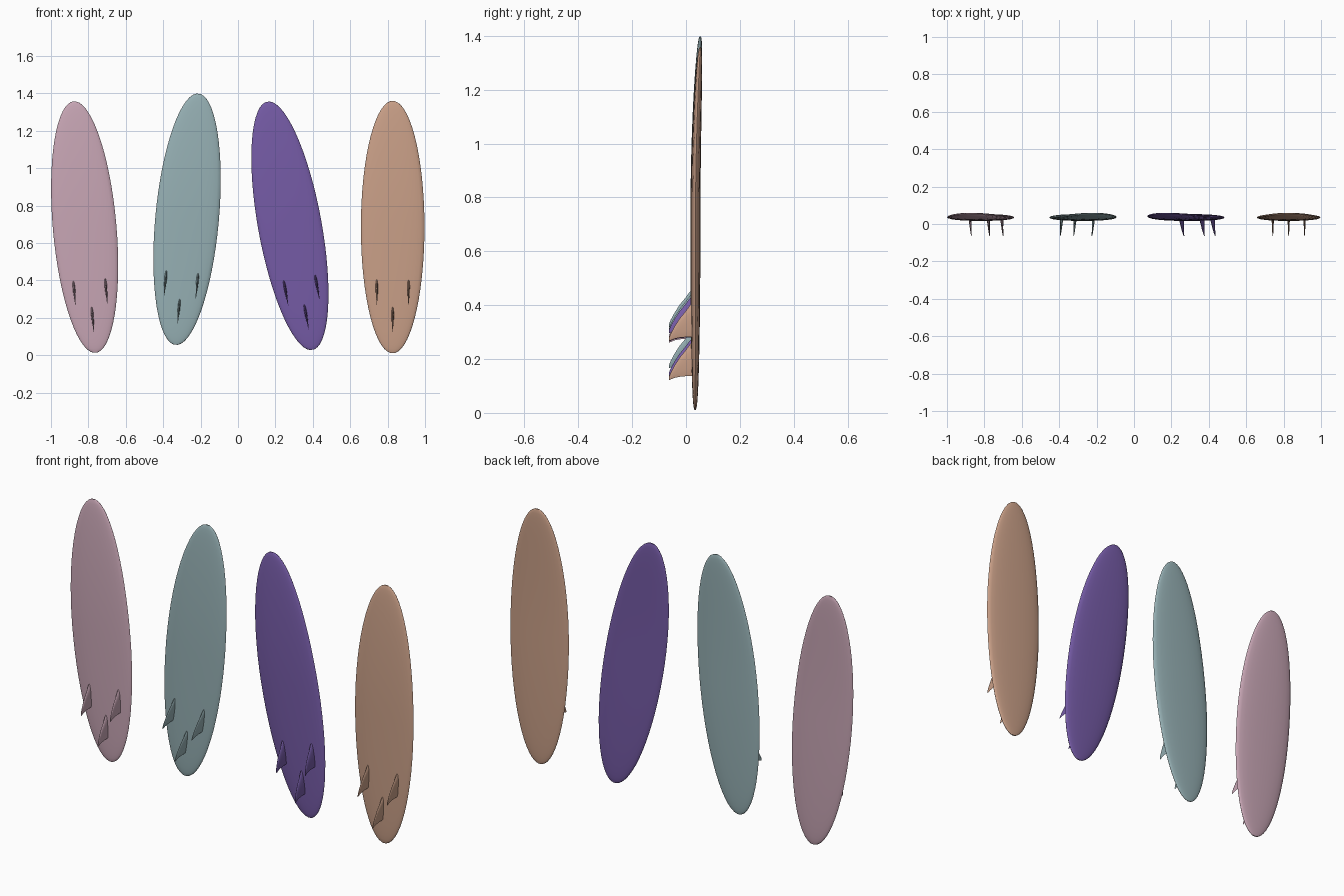
import bpy, bmesh, math
from mathutils import Matrix

if "Cube" in bpy.data.objects:
    bpy.data.objects.remove(bpy.data.objects["Cube"])

HALF_LEN, HALF_WID, HALF_THICK = 0.675, 0.17, 0.0185


def material(name, rgb):
    mat = bpy.data.materials.new(name)
    lin = [((c / 255 + 0.055) / 1.055) ** 2.4 for c in rgb]
    mat.diffuse_color = (*lin, 1)
    mat.use_nodes = True
    mat.node_tree.nodes["Principled BSDF"].inputs["Base Color"].default_value = mat.diffuse_color
    return mat


def loft(name, rings, mat, matrix):
    """Skin a stack of equal closed rings and cap both ends."""
    bm = bmesh.new()
    loops = [[bm.verts.new(p) for p in ring] for ring in rings]
    n = len(loops[0])
    for a, b in zip(loops, loops[1:]):
        for i in range(n):
            j = (i + 1) % n
            bm.faces.new((a[i], a[j], b[j], b[i]))
    bm.faces.new(loops[0])
    bm.faces.new(loops[-1])
    bmesh.ops.recalc_face_normals(bm, faces=bm.faces)
    mesh = bpy.data.meshes.new(name)
    bm.to_mesh(mesh)
    bm.free()
    mesh.materials.append(mat)
    obj = bpy.data.objects.new(name, mesh)
    bpy.context.collection.objects.link(obj)
    obj.matrix_world = matrix
    bpy.ops.object.select_all(action='DESELECT')
    obj.select_set(True)
    bpy.context.view_layer.objects.active = obj
    bpy.ops.object.shade_smooth_by_angle(angle=math.radians(50))
    return obj


def board_rings(stations=30, sides=24):
    """Elliptical outline with thin tips, soft rails and nose rocker."""
    rings = []
    for k in range(stations + 1):
        t = -math.cos(math.radians(4 + 172 * k / stations))
        w = HALF_WID * math.sqrt(1 - t * t)
        h = HALF_THICK * (1 - t * t) ** 0.35
        y = 0.035 + (0.018 * t * t if t > 0 else -0.001 * t * t)
        ring = []
        for i in range(sides):
            a = 2 * math.pi * i / sides
            c, s = math.cos(a), math.sin(a)
            ring.append((w * math.copysign(abs(c) ** 0.9, c),
                         y + h * math.copysign(abs(s) ** 0.9, s), HALF_LEN * t))
        rings.append(ring)
    return rings


# fin levels: depth y, leading edge z, trailing edge z, half thickness
FIN = [(0.030, -0.418, -0.547, 0.010), (0.015, -0.430, -0.548, 0.008),
       (-0.005, -0.457, -0.549, 0.0065), (-0.024, -0.480, -0.551, 0.005),
       (-0.043, -0.510, -0.555, 0.004), (-0.057, -0.536, -0.561, 0.003),
       (-0.064, -0.553, -0.563, 0.0015)]


def fin_rings(x, dz, sides=12):
    rings = []
    for y, lead, trail, thick in FIN:
        mid, half = (lead + trail) / 2 + dz, (lead - trail) / 2
        ring = []
        for i in range(sides):
            a = 2 * math.pi * i / sides
            # foil section, fuller towards the leading edge
            ring.append((x + thick * math.sin(a) * (0.7 + 0.3 * math.cos(a)),
                         y, mid + half * math.cos(a)))
        rings.append(ring)
    return rings


# colour, rgb, centre x, centre z, lean in degrees
BOARDS = [("pink", (200, 166, 181), -0.82, 0.685, -5.0),
          ("teal", (150, 176, 180), -0.2725, 0.727, 5.2),
          ("purple", (117, 91, 166), 0.2775, 0.692, -10.3),
          ("tan", (202, 160, 136), 0.827, 0.685, 0.0)]

for colour, rgb, cx, cz, lean in BOARDS:
    mat = material(colour, rgb)
    place = Matrix.Translation((cx, 0, cz)) @ Matrix.Rotation(math.radians(lean), 4, 'Y')
    loft(colour + "_surfboard", board_rings(), mat, place)
    # two side fins and a lower centre fin
    for part, x, dz in (("left_fin", -0.085, 0.145), ("right_fin", 0.085, 0.145),
                        ("centre_fin", 0.0, 0.0)):
        loft(colour + "_" + part, fin_rings(x, dz), mat, place)
